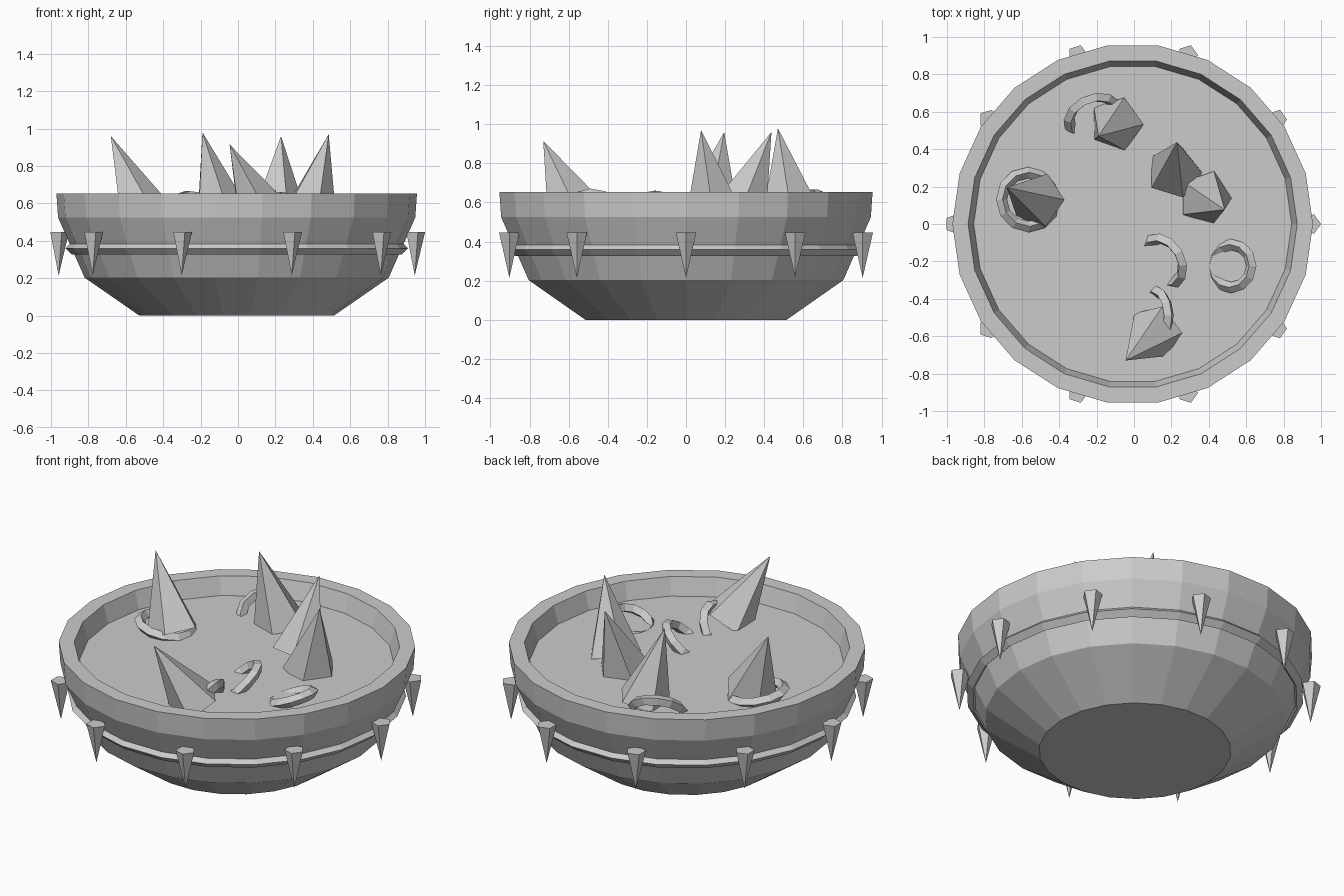
import bpy
import bmesh
from math import cos, sin, pi, radians
from mathutils import Vector, Matrix

cube = bpy.data.objects.get("Cube")
if cube:
    bpy.data.objects.remove(cube)

stone = bpy.data.materials.new("stone_grey")
stone.use_nodes = True
stone.diffuse_color = (0.6, 0.6, 0.6, 1)
stone.node_tree.nodes["Principled BSDF"].inputs["Base Color"].default_value = (0.6, 0.6, 0.6, 1)

CENTRE_X = -0.007
FLOOR_Z = 0.55
UP = Vector((0, 0, 1))


def finish(bm, name):
    bmesh.ops.recalc_face_normals(bm, faces=bm.faces[:])
    mesh = bpy.data.meshes.new(name)
    bm.to_mesh(mesh)
    bm.free()
    mesh.materials.append(stone)
    obj = bpy.data.objects.new(name, mesh)
    bpy.context.collection.objects.link(obj)


def circle(radius, z, sides):
    return [Vector((radius * cos(2 * pi * i / sides), radius * sin(2 * pi * i / sides), z))
            for i in range(sides)]


def lathe(name, profile, sides, matrix, closed=False):
    """Revolve (radius, z) points around z; open profiles get end caps."""
    bm = bmesh.new()
    rings = [[bm.verts.new(co) for co in circle(r, z, sides)] for r, z in profile]
    pairs = list(zip(rings, rings[1:]))
    if closed:
        pairs.append((rings[-1], rings[0]))
    else:
        bm.faces.new(rings[0])
        bm.faces.new(rings[-1])
    for a, b in pairs:
        for i in range(sides):
            j = (i + 1) % sides
            bm.faces.new((a[i], a[j], b[j], b[i]))
    bm.transform(matrix)
    finish(bm, name)


def hoop(name, major, minor, sides, matrix):
    """Ring with a four-sided diamond section."""
    section = [(major + minor, 0), (major, minor), (major - minor, 0), (major, -minor)]
    lathe(name, section, sides, matrix, True)


def cone(name, base, tip, radius):
    """Five-sided cone whose base is square to its axis, one corner towards +x."""
    base, tip = Vector(base), Vector(tip)
    axis = tip - base
    turn = UP.rotation_difference(axis if axis.z > 0 else -axis)
    bm = bmesh.new()
    foot = [bm.verts.new(base + turn @ co) for co in circle(radius, 0, 5)]
    peak = bm.verts.new(tip)
    bm.faces.new(foot)
    for i in range(5):
        bm.faces.new((foot[i - 1], foot[i], peak))
    finish(bm, name)


# Bowl with rim, inner wall and filled floor
on_centre = Matrix.Translation((CENTRE_X, 0, 0))
lathe("bowl",
      [(0.52, 0), (0.813, 0.203), (0.955, 0.525), (0.964, 0.654), (0.88, 0.654), (0.85, FLOOR_Z)],
      22, on_centre)

# Band around the outside
hoop("outer_band", 0.882, 0.033, 22, on_centre @ Matrix.Translation((0, 0, 0.36)))

# Hanging spikes around the band
for i in range(10):
    a = 2 * pi * i / 10
    x, y = CENTRE_X + 0.952 * cos(a), 0.95 * sin(a)
    cone(f"side_spike_{i + 1}", (x, y, 0.446), (x, y, 0.215), 0.055)

# Leaning shards standing in the bowl: base x, y and tip
shards = [
    ((0.12, -0.57), (-0.045, -0.73, 0.915)),
    ((-0.51, 0.125), (-0.68, 0.195, 0.96)),
    ((-0.095, 0.535), (-0.19, 0.47, 0.98)),
    ((0.215, 0.275), (0.23, 0.437, 0.96)),
    ((0.38, 0.14), (0.485, 0.077, 0.97)),
]
for i, (base, tip) in enumerate(shards):
    cone(f"shard_{i + 1}", (*base, FLOOR_Z), tip, 0.15)

# Half-sunk rings: centre, radius, uphill heading and tilt in degrees
rings = [
    ((-0.22, 0.575, 0.55), 0.135, 115, 45),
    ((-0.565, 0.13, 0.57), 0.145, 200, 10),
    ((0.155, -0.2, 0.55), 0.13, 30, 43),
    ((0.52, -0.225, 0.565), 0.115, -5, 22),
    ((0.12, -0.485, 0.54), 0.125, 3, 58),
]
for i, (centre, radius, heading, tilt) in enumerate(rings):
    h = radians(heading)
    lean = Matrix.Rotation(radians(tilt), 4, Vector((sin(h), -cos(h), 0)))
    hoop(f"sunken_ring_{i + 1}", radius, 0.03, 12, Matrix.Translation(centre) @ lean)
